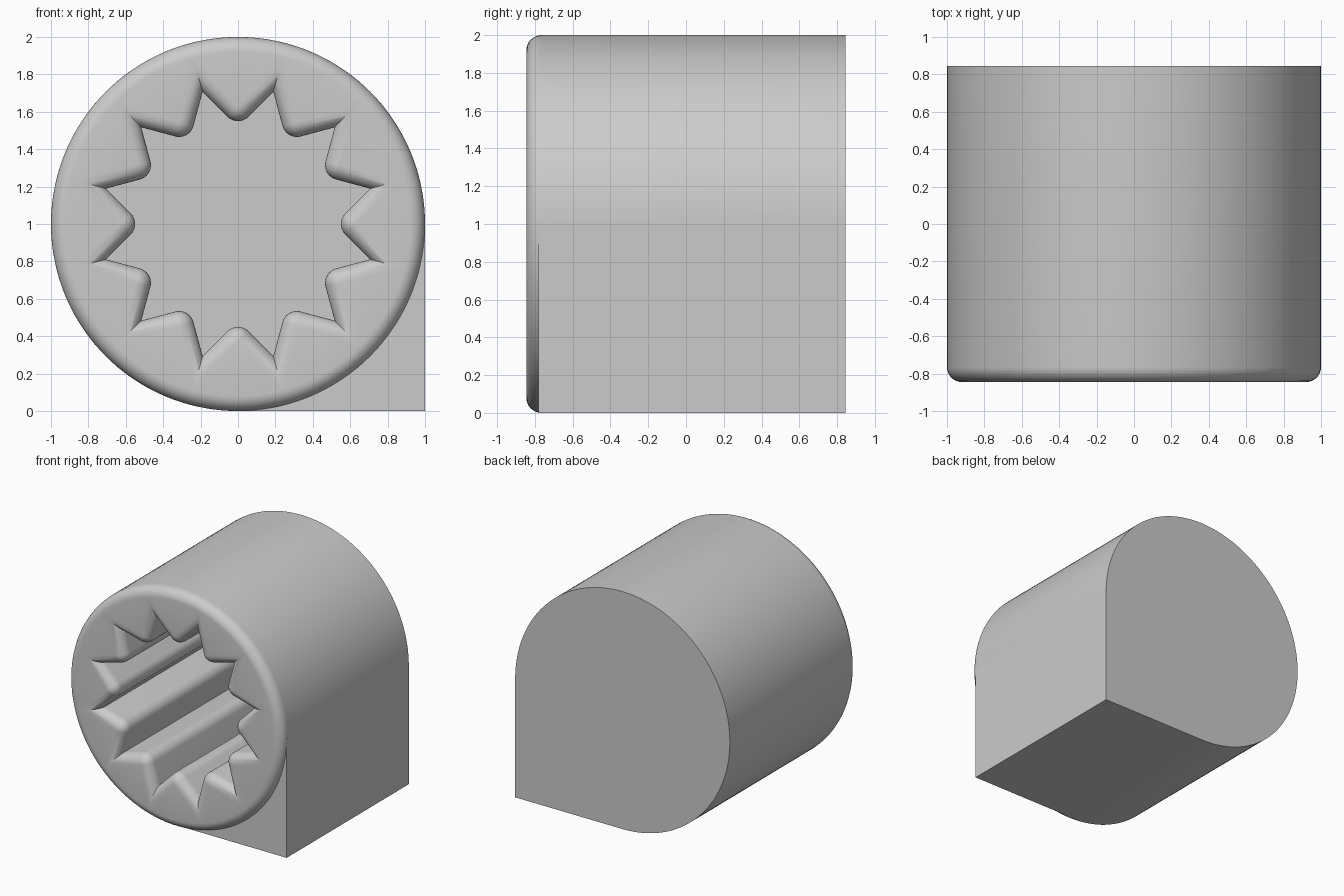
import bpy, bmesh
from math import sin, cos, pi, radians, sqrt

if "Cube" in bpy.data.objects:
    bpy.data.objects.remove(bpy.data.objects["Cube"])

TEETH, ARC, STEPS = 12, 11, 8
FRONT, BACK, FLOOR = -0.845, 0.845, 0.65
FILLET, TIP, VALLEY = 0.08, 0.517, 0.731

grey = bpy.data.materials.new("plain grey")
grey.use_nodes = True
colour = (0.6, 0.6, 0.6, 1)
grey.diffuse_color = colour
grey.node_tree.nodes["Principled BSDF"].inputs["Base Color"].default_value = colour


def circle(r, y):
    """Outer ring with as many points as the toothed ring."""
    n = TEETH * (ARC + 1)
    start = -pi / TEETH
    return [(r * sin(start + 2 * pi * i / n), y, 1 + r * cos(start + 2 * pi * i / n))
            for i in range(n)]


def star(inset, y):
    """Toothed ring, moved into the teeth by the inset."""
    ring = []
    r = FILLET - inset
    centre = TIP + FILLET * sqrt(2)
    valley = VALLEY + 2 * inset
    for k in range(TEETH):
        a = 2 * pi * k / TEETH
        v = a - pi / TEETH
        ring.append((valley * sin(v), y, 1 + valley * cos(v)))
        for j in range(ARC):
            t = radians(-45 + 90 * j / (ARC - 1))
            u, w = r * sin(t), centre - r * cos(t)
            ring.append((u * cos(a) + w * sin(a), y, 1 + w * cos(a) - u * sin(a)))
    return ring


def finish(bm, name):
    bmesh.ops.remove_doubles(bm, verts=bm.verts, dist=1e-5)
    bmesh.ops.recalc_face_normals(bm, faces=bm.faces)
    mesh = bpy.data.meshes.new(name)
    bm.to_mesh(mesh)
    bm.free()
    mesh.materials.append(grey)
    obj = bpy.data.objects.new(name, mesh)
    bpy.context.collection.objects.link(obj)
    bpy.ops.object.select_all(action="DESELECT")
    obj.select_set(True)
    bpy.context.view_layer.objects.active = obj
    bpy.ops.object.shade_smooth_by_angle(angle=radians(30))


def skin(rings, name):
    """Join successive rings and cap both ends."""
    bm = bmesh.new()
    loops = [[bm.verts.new(p) for p in ring] for ring in rings]
    for a, b in zip(loops, loops[1:]):
        for i in range(len(a)):
            j = (i + 1) % len(a)
            bm.faces.new((a[i], a[j], b[j], b[i]))
    bm.faces.new(loops[0])
    bm.faces.new(loops[-1])
    finish(bm, name)


# Round body: outer wall, rounded rim, rounded tooth edges, toothed socket
angles = [pi / 2 * i / STEPS for i in range(STEPS + 1)]
rings = [circle(1, BACK)]
rings += [circle(1 - FILLET * (1 - cos(a)), FRONT + FILLET * (1 - sin(a))) for a in angles]
rings += [star(FILLET * (1 - cos(a)), FRONT + FILLET * (1 - sin(a))) for a in reversed(angles)]
rings.append(star(0, FLOOR))
skin(rings, "socket_body")

# Square lower corner filling the gap beside the round body
profile = [(1, 0), (1, 1)]
profile += [(0.995 * cos(a), 1 - 0.995 * sin(a)) for a in (pi / 2 * i / 36 for i in range(37))]
profile.append((0, 0))
skin([[(x, y, z) for x, z in profile] for y in (FRONT + 0.065, BACK)], "square_corner")
